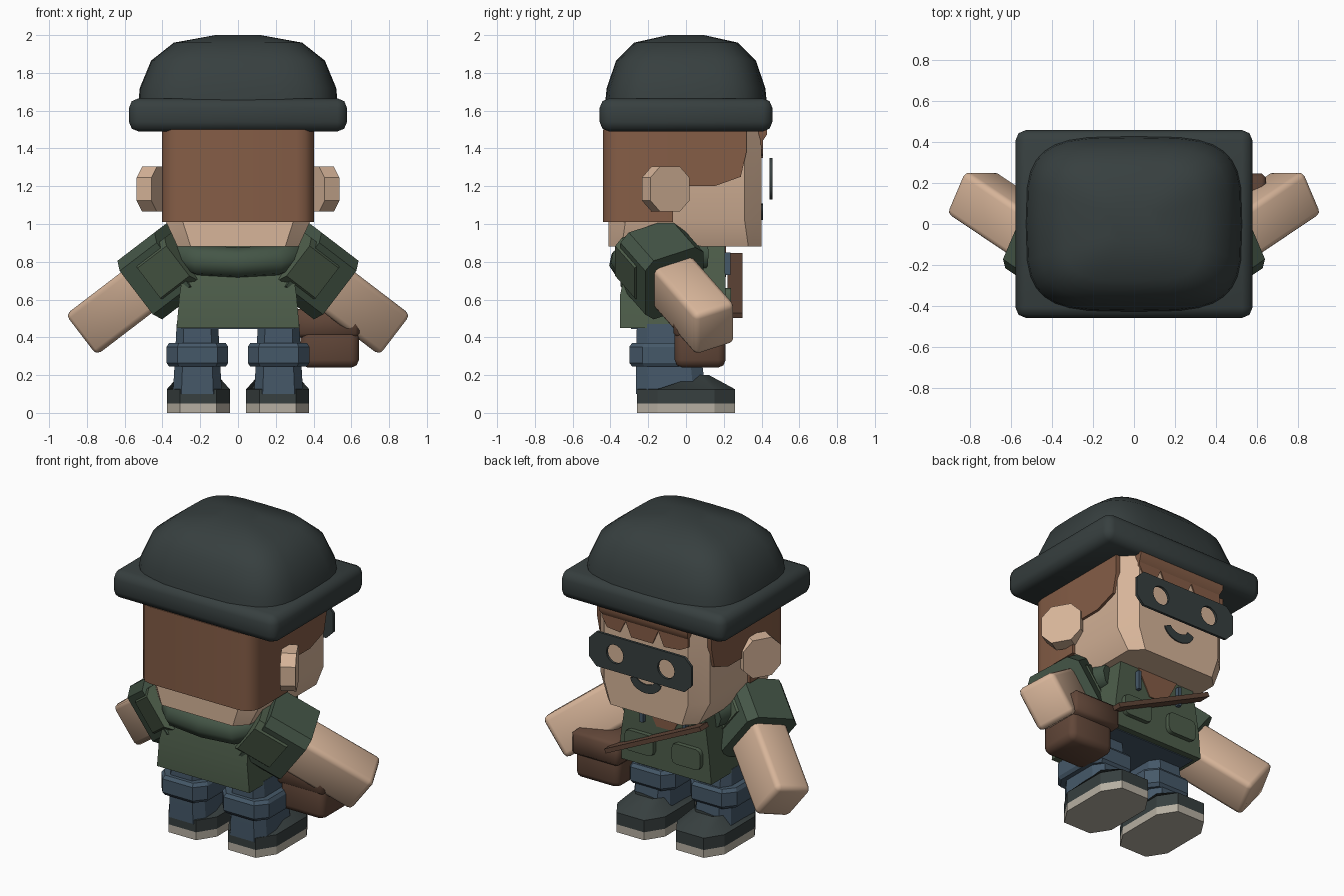
import bpy, bmesh, math
from mathutils import Vector, Matrix

if "Cube" in bpy.data.objects:
    bpy.data.objects.remove(bpy.data.objects["Cube"])


def material(name, *rgb):
    m = bpy.data.materials.new(name)
    m.diffuse_color = (*rgb, 1)
    m.use_nodes = True
    m.node_tree.nodes["Principled BSDF"].inputs["Base Color"].default_value = m.diffuse_color
    return m


DARK = material("charcoal", 0.038, 0.05, 0.05)
SKIN = material("skin", 0.68, 0.46, 0.32)
HAIR = material("hair_brown", 0.235, 0.11, 0.062)
GREEN = material("vest_green", 0.076, 0.112, 0.07)
MOSS = material("sleeve_green", 0.058, 0.092, 0.062)
DENIM = material("denim", 0.06, 0.098, 0.14)
LEATHER = material("leather", 0.12, 0.062, 0.04)
SOLE = material("sole", 0.47, 0.43, 0.36)


def finish(bm, name, mat, bevel=0, segs=2, angle=50, edges=None):
    """Bevel, store and shade one part."""
    bmesh.ops.recalc_face_normals(bm, faces=bm.faces)
    if bevel:
        sharp = [e for e in bm.edges if e.calc_face_angle(0) > 0.6 and (edges is None or edges(e))]
        bmesh.ops.bevel(bm, geom=sharp, offset=bevel, segments=segs, profile=0.5,
                        affect='EDGES', clamp_overlap=True)
    me = bpy.data.meshes.new(name)
    bm.to_mesh(me)
    bm.free()
    me.materials.append(mat)
    ob = bpy.data.objects.new(name, me)
    bpy.context.collection.objects.link(ob)
    bpy.ops.object.select_all(action='DESELECT')
    ob.select_set(True)
    bpy.context.view_layer.objects.active = ob
    bpy.ops.object.shade_smooth_by_angle(angle=math.radians(angle))
    return ob


def loft(name, mat, rings, **kw):
    """Skin equal-length rings of points and cap both ends."""
    bm = bmesh.new()
    rows = [[bm.verts.new(p) for p in r] for r in rings]
    n = len(rows[0])
    for a, b in zip(rows, rows[1:]):
        for i in range(n):
            j = (i + 1) % n
            bm.faces.new((a[i], a[j], b[j], b[i]))
    bm.faces.new(rows[0][::-1])
    bm.faces.new(rows[-1])
    return finish(bm, name, mat, **kw)


def rect(x0, x1, y0, y1, z):
    return [(x0, y0, z), (x1, y0, z), (x1, y1, z), (x0, y1, z)]


def box(name, mat, x0, x1, y0, y1, z0, z1, **kw):
    return loft(name, mat, [rect(x0, x1, y0, y1, z0), rect(x0, x1, y0, y1, z1)], **kw)


def prism_y(name, mat, pts, y0, y1, **kw):
    return loft(name, mat, [[(x, y, z) for x, z in pts] for y in (y0, y1)], **kw)


def rounded(hx, y0, y1, r, z, steps=1):
    """Rectangle outline with cut (steps=1) or rounded corners."""
    pts = []
    for q, (cx, cy) in enumerate(((hx - r, y1 - r), (r - hx, y1 - r), (r - hx, y0 + r), (hx - r, y0 + r))):
        for i in range(steps + 1):
            a = math.pi / 2 * (q + i / steps)
            pts.append((cx + r * math.cos(a), cy + r * math.sin(a), z))
    return pts


def octagon(cx, cy, hx, hy, z, c=0.35):
    kx, ky = hx * (1 - c), hy * (1 - c)
    return [(cx + x, cy + y, z) for x, y in
            ((hx, -ky), (hx, ky), (kx, hy), (-kx, hy), (-hx, ky), (-hx, -ky), (-kx, -hy), (kx, -hy))]


def bar(name, mat, a, b, hu, hv, **kw):
    """Square bar from a to b: hv is half height in the xz plane, hu half depth."""
    a, b = Vector(a), Vector(b)
    d = (b - a).normalized()
    v = Vector((-d.z, 0, d.x)).normalized()
    u = d.cross(v)
    sq = ((1, 1), (-1, 1), (-1, -1), (1, -1))
    return loft(name, mat, [[p + u * hu * i + v * hv * j for i, j in sq] for p in (a, b)], **kw)


# Hat: rolled brim and squarish dome
box("hat_brim", DARK, -0.577, 0.577, -0.457, 0.457, 1.49, 1.665, bevel=0.05)


def squircle(hx, hy, z, n=32, p=0.53):
    pts = []
    for i in range(n):
        c, s = math.cos(2 * math.pi * i / n), math.sin(2 * math.pi * i / n)
        pts.append((hx * math.copysign(abs(c) ** p, c), hy * math.copysign(abs(s) ** p, s), z))
    return pts


loft("hat_dome", DARK, [squircle(*r) for r in (
    (0.53, 0.43, 1.62), (0.52, 0.42, 1.72), (0.46, 0.37, 1.865),
    (0.34, 0.275, 1.96), (0.12, 0.095, 2.0))], angle=60)

# Head with cut corners and tapered jaw
loft("head", SKIN, [rounded(0.32, -0.41, 0.40, 0.07, 0.88), rounded(0.385, -0.41, 0.40, 0.09, 1.02),
                    rounded(0.385, -0.41, 0.40, 0.09, 1.5)], angle=30)

# Hair: rounded back, side locks and fringe
loft("hair_back", HAIR, [rounded(0.402, -0.44, -0.07, 0.09, z, 3)[8:] + [(0.402, -0.07, z), (-0.402, -0.07, z)]
                         for z in (1.01, 1.5)])
lock = [(-0.08, 1.5), (-0.08, 1.2), (0.15, 1.2), (0.29, 1.25), (0.32, 1.38), (0.32, 1.5)]
loft("hair_sides", HAIR, [[(x, y, z) for y, z in lock] for x in (-0.402, 0.402)])
loft("fringe_top", HAIR, [rect(-0.30, 0.30, 0.3, 0.406, 1.44), rect(-0.31, 0.31, 0.3, 0.43, 1.475),
                          rect(-0.31, 0.31, 0.3, 0.43, 1.5)])
prism_y("fringe", HAIR, [(-0.30, 1.5), (-0.30, 1.39), (-0.24, 1.36), (-0.13, 1.35), (-0.09, 1.44), (-0.05, 1.35),
                         (0.10, 1.35), (0.14, 1.44), (0.18, 1.36), (0.27, 1.37), (0.30, 1.42), (0.30, 1.5)],
        0.39, 0.408)


# Mask plate with two eye holes
def flat_curve(name, mat, loops, y, half):
    cu = bpy.data.curves.new(name, 'CURVE')
    cu.dimensions, cu.fill_mode, cu.extrude = '2D', 'BOTH', half
    for pts in loops:
        sp = cu.splines.new('POLY')
        sp.points.add(len(pts) - 1)
        for p, (x, z) in zip(sp.points, pts):
            p.co = (x, z, 0, 1)
        sp.use_cyclic_u = True
    ob = bpy.data.objects.new(name, cu)
    ob.matrix_world = Matrix.Translation((0, y, 0)) @ Matrix.Rotation(math.pi / 2, 4, 'X')
    bpy.context.collection.objects.link(ob)
    cu.materials.append(mat)
    bpy.ops.object.select_all(action='DESELECT')
    ob.select_set(True)
    bpy.context.view_layer.objects.active = ob
    bpy.ops.object.convert(target='MESH')


def circle(cx, cz, r, n=14):
    return [(cx + r * math.cos(2 * math.pi * i / n), cz + r * math.sin(2 * math.pi * i / n)) for i in range(n)]


mask = [(-0.36, 1.18), (-0.31, 1.13), (0.31, 1.13), (0.36, 1.18), (0.36, 1.30), (0.31, 1.35), (-0.31, 1.35),
        (-0.36, 1.30)]
flat_curve("mask", DARK, [mask, circle(-0.18, 1.24, 0.06), circle(0.18, 1.24, 0.06)], 0.45, 0.008)

# Smile
arc = [math.radians(190 + 16 * i) for i in range(11)]
smile = [(0.11 * math.cos(a), 1.105 + 0.085 * math.sin(a)) for a in arc]
smile += [(0.065 * math.cos(a), 1.115 + 0.04 * math.sin(a)) for a in arc[::-1]]
flat_curve("smile", DARK, [smile], 0.403, 0.004)

# Torso, shirt opening, hood and hips
loft("vest", GREEN, [rect(-0.325, 0.325, -0.35, 0.21, 0.45), rect(-0.31, 0.31, -0.35, 0.21, 0.62),
                     rect(-0.27, 0.27, -0.29, 0.205, 0.89)], angle=20)
prism_y("shirt", HAIR, [(-0.15, 0.892), (-0.06, 0.72), (0.06, 0.72), (0.15, 0.892)], 0.19, 0.213)
box("hips", DENIM, -0.30, 0.30, -0.29, 0.17, 0.445, 0.5)

cu = bpy.data.curves.new("hood", 'CURVE')
cu.dimensions, cu.bevel_depth, cu.bevel_resolution, cu.use_fill_caps = '3D', 0.083, 2, True
half = [(0.25, 0.10, 0.835), (0.295, -0.08, 0.84), (0.295, -0.24, 0.835), (0.20, -0.32, 0.805)]
path = half + [(0, -0.325, 0.795)] + [(-x, y, z) for x, y, z in half[::-1]]
sp = cu.splines.new('POLY')
sp.points.add(len(path) - 1)
for p, co in zip(sp.points, path):
    p.co = (*co, 1)
cu.materials.append(MOSS)
hood = bpy.data.objects.new("hood", cu)
bpy.context.collection.objects.link(hood)

# Paired parts
for s, side in ((1, "right"), (-1, "left")):
    # Ear: octagonal disc turned forward
    n = Vector((0.866 * s, 0.5, 0))
    t = Vector((-0.5 * s, 0.866, 0))
    c = Vector((0.477 * s, -0.085, 1.185))
    ring = [(0.12, -0.06), (0.12, 0.06), (0.06, 0.12), (-0.06, 0.12), (-0.12, 0.06), (-0.12, -0.06), (-0.06, -0.12),
            (0.06, -0.12)]
    loft(side + "_ear", SKIN, [[c - n * k + t * a + Vector((0, 0, b)) for a, b in ring] for k in (0, 0.09)], angle=30)

    # Arm, wide cuff and sleeve along one line
    end, d = Vector((0.795 * s, 0.155, 0.44)), Vector((0.70 * s, 0.47, -0.535))
    lengthwise = lambda e: abs((e.verts[0].co - e.verts[1].co).normalized().dot(d)) > 0.8
    bar(side + "_arm", SKIN, end - d * 0.55, end, 0.12, 0.135, bevel=0.03, segs=2)
    bar(side + "_cuff", MOSS, end - d * 0.74, end - d * 0.46, 0.175, 0.195, bevel=0.05, segs=1, angle=30,
        edges=lengthwise)
    bar(side + "_sleeve", GREEN, end - d * 0.78, end - d * 0.56, 0.185, 0.14, bevel=0.04, segs=1, angle=30,
        edges=lengthwise)

    # Trouser leg with rolled band
    x = 0.215 * s
    loft(side + "_leg", DENIM, [octagon(x, -0.08, 0.13, 0.185, 0.1), octagon(x, -0.09, 0.12, 0.175, 0.27),
                                octagon(x, -0.10, 0.11, 0.16, 0.47)], angle=30)
    loft(side + "_leg_band", DENIM, [octagon(x, -0.1, 0.15, 0.185, 0.245), octagon(x, -0.1, 0.163, 0.2, 0.265),
                                     octagon(x, -0.1, 0.163, 0.2, 0.35), octagon(x, -0.1, 0.15, 0.185, 0.37)], angle=30)

    # Shoe with raised tongue, and sole
    foot = lambda z, k=1.0: octagon(0.21 * s, 0, 0.167 * k, 0.26 * k, z, 0.42)
    loft(side + "_sole", SOLE, [foot(0), foot(0.05)], angle=30)
    top = [(0.21 * s + (px - 0.21 * s) * 0.6, py * 0.45 + 0.005, 0.2 if py > 0 else 0.135) for px, py, _ in foot(0)]
    loft(side + "_shoe", DARK, [foot(0.05), foot(0.125), top], angle=30)

    # Drawstring and chest pocket
    box(side + "_drawstring", DENIM, 0.15 * s - 0.011, 0.15 * s + 0.011, 0.2, 0.235, 0.73, 0.85)
    box(side + "_pocket", GREEN, 0.165 * s - 0.1, 0.165 * s + 0.1, 0.19, 0.238, 0.53, 0.66, bevel=0.03, segs=2,
        edges=lambda e: abs(e.verts[0].co.y - e.verts[1].co.y) > 0.02)

# Satchel and diagonal strap
box("satchel", LEATHER, 0.33, 0.64, -0.06, 0.21, 0.24, 0.48, bevel=0.04)
box("satchel_flap", LEATHER, 0.305, 0.642, -0.065, 0.245, 0.40, 0.55, bevel=0.02, segs=1)
bar("strap", LEATHER, (-0.31, 0.26, 0.835), (0.36, 0.26, 0.515), 0.04, 0.014)
